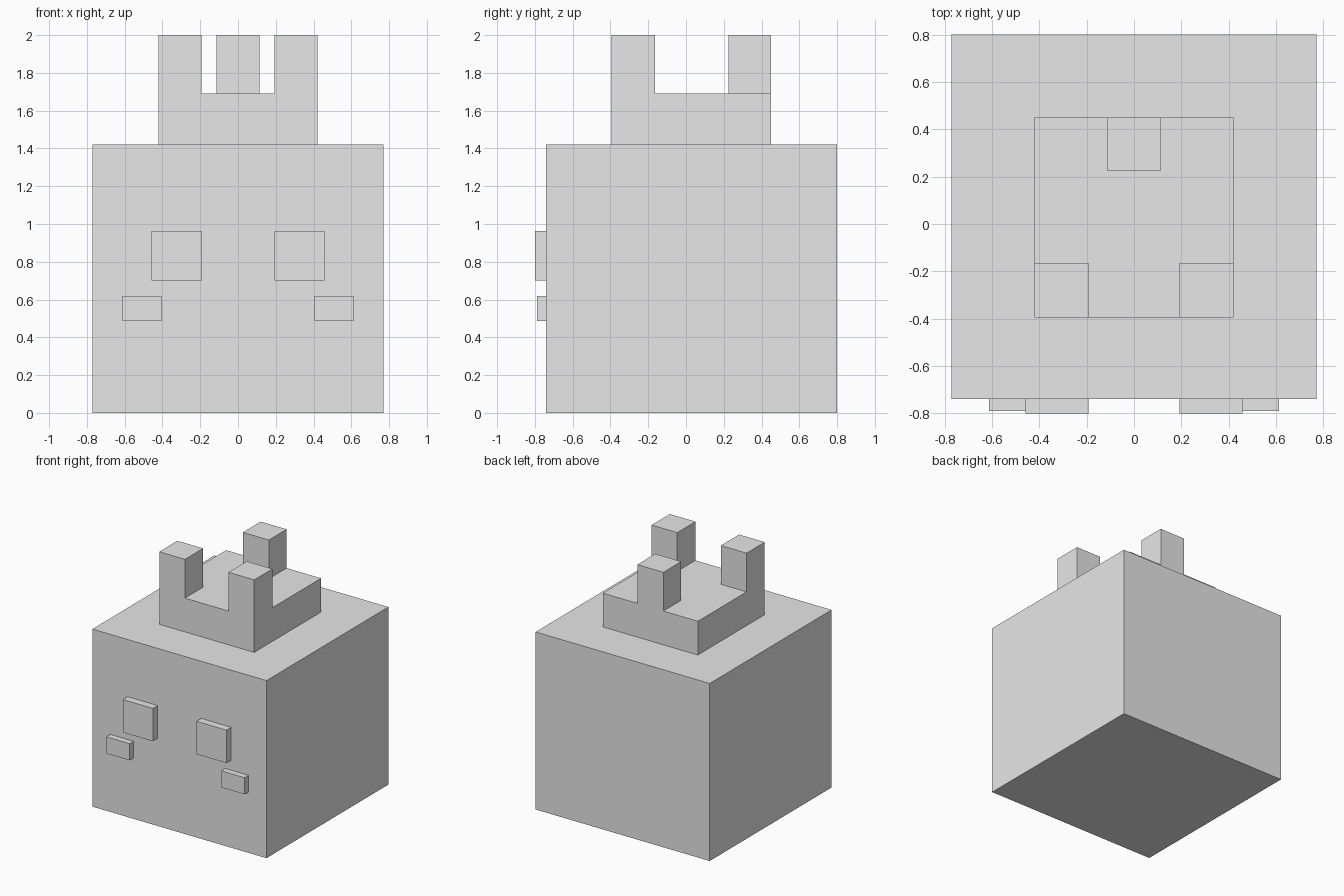
import bpy
import bmesh
from mathutils import Vector

cube = bpy.data.objects.get("Cube")
if cube:
    bpy.data.objects.remove(cube, do_unlink=True)

# Single plain material
grey = bpy.data.materials.new("light_grey")
grey.use_nodes = True
colour = (0.8, 0.8, 0.8, 1)
grey.diffuse_color = colour
grey.node_tree.nodes["Principled BSDF"].inputs["Base Color"].default_value = colour


def box(name, x, y, z):
    """Add a box from its (low, high) extent along each axis."""
    bm = bmesh.new()
    bmesh.ops.create_cube(bm, size=1)
    extents = (x, y, z)
    size = [high - low for low, high in extents]
    bmesh.ops.scale(bm, vec=size, verts=bm.verts)
    mesh = bpy.data.meshes.new(name)
    bm.to_mesh(mesh)
    bm.free()
    mesh.materials.append(grey)
    obj = bpy.data.objects.new(name, mesh)
    obj.location = Vector([(low + high) / 2 for low, high in extents])
    bpy.context.collection.objects.link(obj)
    return obj


def pair(name, x, y, z):
    """Add matching boxes on the left (+x) and right (-x)."""
    box("left_" + name, x, y, z)
    box("right_" + name, (-x[1], -x[0]), y, z)


# Head block
front, head_top, crown_top, tip = -0.74, 1.42, 1.69, 2.0
box("head", (-0.77, 0.77), (front, 0.8), (0, head_top))

# Crown: a low slab with two front prongs and one rear prong
box("crown_base", (-0.42, 0.42), (-0.395, 0.45), (head_top, crown_top))
pair("crown_prong", (0.193, 0.42), (-0.395, -0.165), (crown_top, tip))
box("rear_crown_prong", (-0.115, 0.115), (0.225, 0.45), (crown_top, tip))

# Raised face details
pair("eye", (0.193, 0.458), (-0.8, front), (0.7, 0.963))
pair("cheek", (0.405, 0.612), (-0.79, front), (0.487, 0.62))
